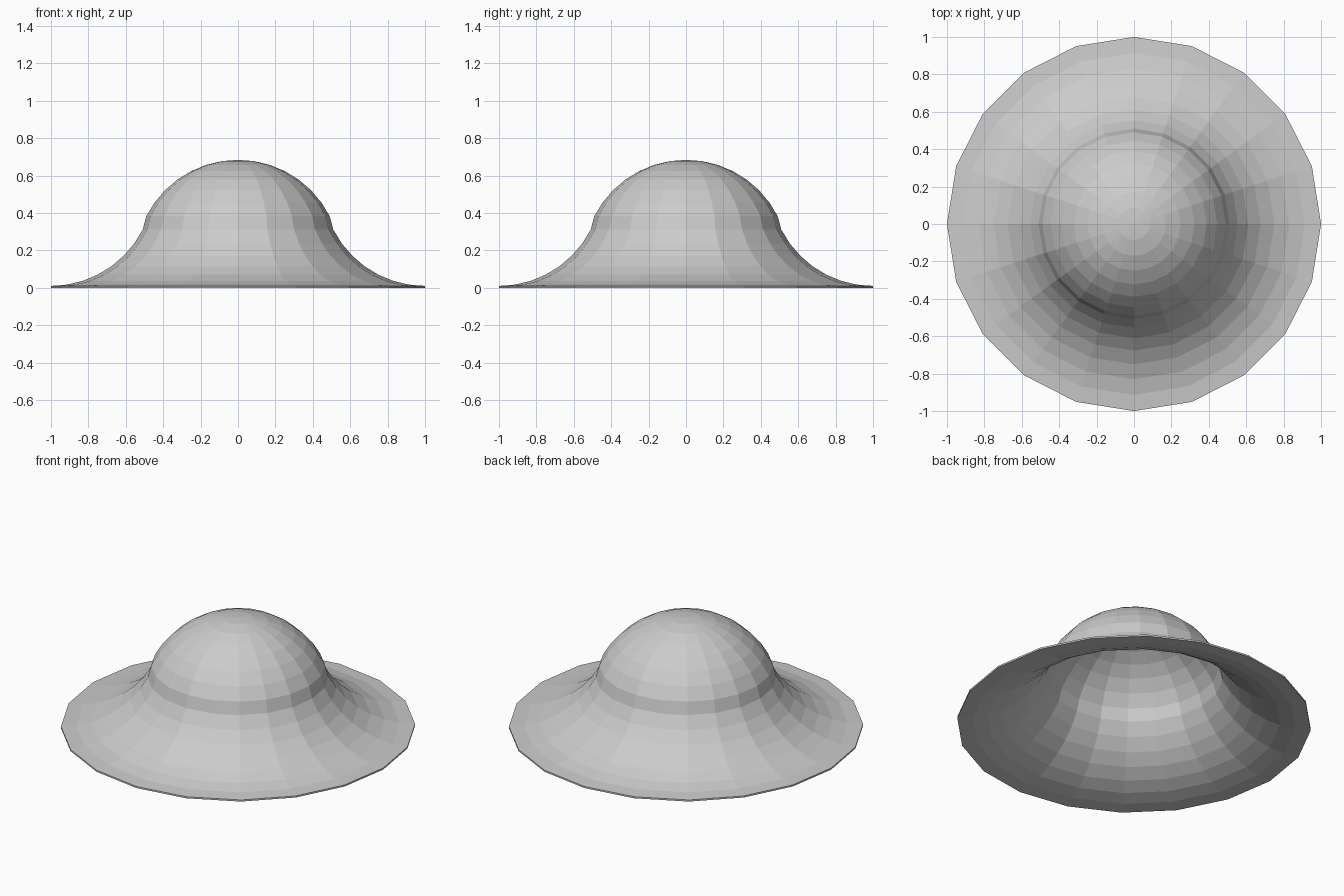
import bpy, bmesh
from math import sin, cos, pi, radians

if "Cube" in bpy.data.objects:
    bpy.data.objects.remove(bpy.data.objects["Cube"])

SIDES = 20
STEP = radians(9)
R = 0.55          # radius of the dome arc and of the brim arc
T = 0.01          # shell thickness
DOME_Z = 0.134    # height of the dome arc centre
BRIM_Z = 0.56     # height of the brim arc centre, at radius 1


def profile(offset):
    """Dome arc from the crown down, then the upturned brim arc out to the rim."""
    rd, rb = R - offset, R + offset
    dome = [(rd * sin(k * STEP), DOME_Z + rd * cos(k * STEP)) for k in range(8)]
    brim = [(1 - rb * sin(k * STEP), BRIM_Z - rb * cos(k * STEP)) for k in range(7, -1, -1)]
    return dome + brim


# Outer surface from crown to rim, then inner surface back to the crown
points = profile(0) + profile(T)[::-1]

bm = bmesh.new()
rings = []
for r, z in points:
    if r < 1e-6:
        rings.append([bm.verts.new((0, 0, z))] * SIDES)
    else:
        rings.append([bm.verts.new((r * cos(2 * pi * i / SIDES), r * sin(2 * pi * i / SIDES), z))
                      for i in range(SIDES)])

for a, b in zip(rings, rings[1:]):
    for i in range(SIDES):
        j = (i + 1) % SIDES
        bm.faces.new(list(dict.fromkeys((a[i], b[i], b[j], a[j]))))
bmesh.ops.recalc_face_normals(bm, faces=bm.faces)

# Hat shell, flat shaded
mesh = bpy.data.meshes.new("hat")
bm.to_mesh(mesh)
bm.free()
hat = bpy.data.objects.new("hat", mesh)
bpy.context.collection.objects.link(hat)
